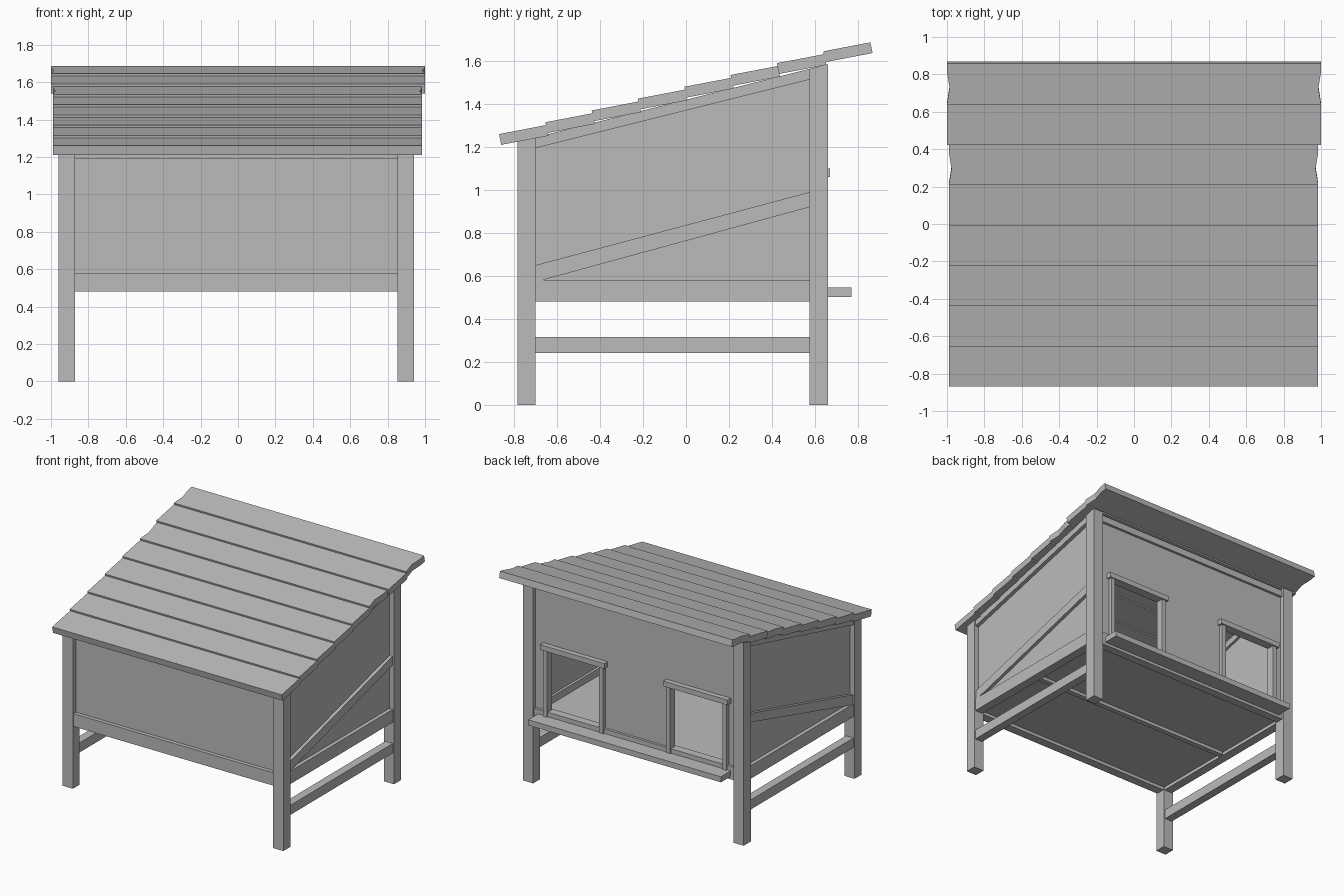
import bpy
import bmesh
from mathutils import Vector

cube = bpy.data.objects.get("Cube")
if cube:
    bpy.data.objects.remove(cube, do_unlink=True)

# One weathered grey for all timber
wood = bpy.data.materials.new("grey_wood")
wood.use_nodes = True
GREY = (0.5, 0.5, 0.5, 1)
wood.diffuse_color = GREY
wood.node_tree.nodes["Principled BSDF"].inputs["Base Color"].default_value = GREY


def prism(name, outline, extrude):
    """Extrude a closed planar outline along a vector."""
    bm = bmesh.new()
    face = bm.faces.new([bm.verts.new(p) for p in outline])
    new = bmesh.ops.extrude_face_region(bm, geom=[face])["geom"]
    bmesh.ops.translate(bm, vec=Vector(extrude),
                        verts=[v for v in new if isinstance(v, bmesh.types.BMVert)])
    bmesh.ops.recalc_face_normals(bm, faces=bm.faces)
    mesh = bpy.data.meshes.new(name)
    bm.to_mesh(mesh)
    bm.free()
    mesh.materials.append(wood)
    obj = bpy.data.objects.new(name, mesh)
    bpy.context.scene.collection.objects.link(obj)
    return obj


def side_prism(name, yz, x0, x1):
    return prism(name, [(x0, y, z) for y, z in yz], (x1 - x0, 0, 0))


def box(name, x, y, z):
    return side_prism(name, [(y[0], z[0]), (y[1], z[0]), (y[1], z[1]), (y[0], z[1])], *x)


def roof_z(y):
    """Height of the sloping wall top."""
    return 1.245 + 0.25 * (y + 0.7)


CX = -0.01                      # centre line of the frame
OUT, INN = 0.95, 0.862          # outer and inner leg faces
FRONT, FRONT_IN = -0.785, -0.7
BACK, BACK_IN = 0.662, 0.575
FLOOR, RAIL = 0.48, 0.58
span = (CX - INN, CX + INN)

for side, label in ((-1, "right"), (1, "left")):
    def xs(a, b):
        return sorted((CX + side * a, CX + side * b))

    # Legs with tops cut to the roof slope
    for part, y0, y1 in (("front", FRONT, FRONT_IN), ("back", BACK_IN, BACK)):
        side_prism(f"{part}_leg_{label}",
                   [(y0, 0), (y1, 0), (y1, roof_z(y1)), (y0, roof_z(y0))], *xs(INN, OUT))

    # Side wall: panel, rails and diagonal brace
    a, b = FRONT_IN, BACK_IN
    side_prism(f"side_panel_{label}",
               [(a, FLOOR + 0.02), (b, FLOOR + 0.02), (b, roof_z(b)), (a, roof_z(a))],
               *xs(0.89, 0.91))
    box(f"side_bottom_rail_{label}", xs(0.87, 0.94), (a, b), (FLOOR, RAIL))
    side_prism(f"side_top_rail_{label}",
               [(a, roof_z(a) - 0.05), (b, roof_z(b) - 0.05), (b, roof_z(b)), (a, roof_z(a))],
               *xs(0.87, 0.94))
    side_prism(f"side_brace_{label}",
               [(a, RAIL), (-0.67, RAIL), (b, 0.92), (b, 0.99), (a, 0.65)], *xs(0.91, 0.935))
    box(f"leg_stretcher_{label}", xs(0.875, 0.94), (a, b), (0.24, 0.315))

# Front wall
box("front_panel", span, (-0.745, -0.725), (FLOOR + 0.02, roof_z(-0.745)))
box("front_bottom_rail", span, (-0.775, -0.705), (FLOOR, RAIL))
box("front_top_rail", span, (-0.775, -0.705), (1.19, roof_z(-0.775)))

# Back wall with two doorways
doors = (-0.55, 0.51)
HALF, LINTEL = 0.235, 1.065
outline = [(span[0], RAIL)]
for c in doors:
    outline += [(c - HALF, RAIL), (c - HALF, LINTEL), (c + HALF, LINTEL), (c + HALF, RAIL)]
outline += [(span[1], RAIL), (span[1], roof_z(0.61)), (span[0], roof_z(0.61))]
prism("back_panel", [(x, 0.61, z) for x, z in outline], (0, 0.02, 0))
box("back_bottom_rail", span, (0.585, 0.65), (FLOOR, RAIL))
box("back_top_rail", span, (0.585, 0.65), (1.515, roof_z(0.585)))

# Door frames
for c, label in zip(doors, ("right", "left")):
    for s, edge in ((-1, "right"), (1, "left")):
        x = sorted((c + s * 0.225, c + s * 0.26))
        box(f"door_{label}_post_{edge}", x, (0.6, 0.66), (0.545, LINTEL))
    box(f"door_{label}_lintel", (c - 0.277, c + 0.277), (0.6, 0.67), (1.06, 1.1))

# Landing shelf, floor and floor beam
box("landing_shelf", (-0.84, 0.82), (0.65, 0.77), (0.502, 0.545))
box("floor_board", (span[0] - 0.02, span[1] + 0.02), (-0.72, 0.61), (0.505, 0.525))
box("floor_beam", span, (-0.07, -0.03), (FLOOR, 0.51))

# Overlapping roof boards; the last ones are wider with worn ends
for i in range(8):
    y, z = -0.86 + 0.2155 * i, 1.21 + 0.055 * i
    left, right = (-1.0, 1.0) if i > 5 else (-0.99, 0.985)
    worn = 0.014 if i in (5, 7) else 0
    rise, run = 0.042, 0.22
    low = [(left, 0), (right, 0), (right - worn, 0.4), (right, 0.8), (right, 1),
           (left, 1), (left, 0.8), (left + worn, 0.4)]
    prism(f"roof_board_{i + 1}", [(x, y + t * run, z + t * rise) for x, t in low],
          (0, -0.01, 0.05))
